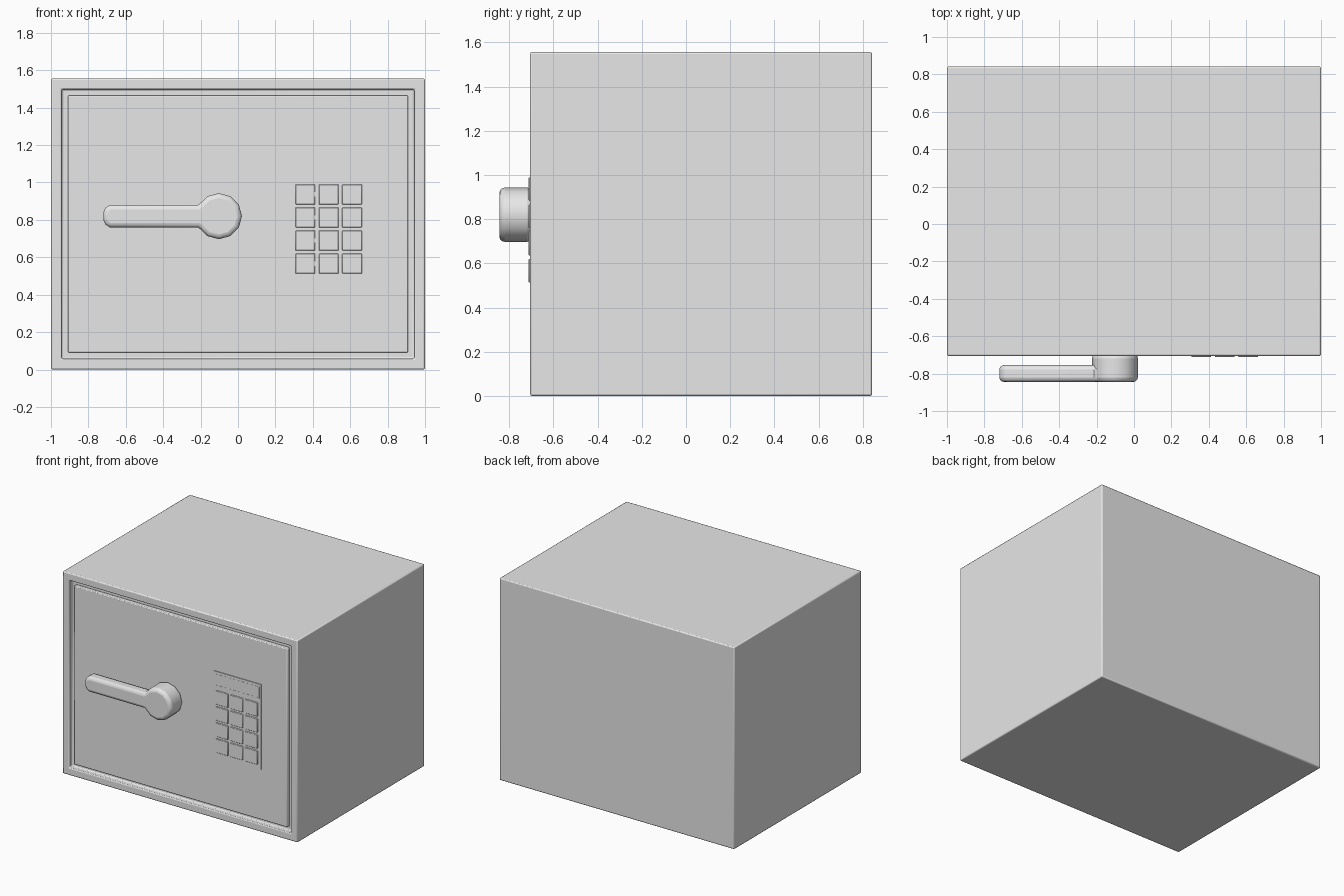
import bpy, bmesh, math

if "Cube" in bpy.data.objects:
    bpy.data.objects.remove(bpy.data.objects["Cube"])

grey = bpy.data.materials.new("painted steel grey")
grey.diffuse_color = (0.8, 0.8, 0.8, 1)
grey.use_nodes = True
grey.node_tree.nodes["Principled BSDF"].inputs["Base Color"].default_value = grey.diffuse_color

FRONT, BACK, TOP = -0.705, 0.842, 1.556
DOOR = FRONT + 0.006      # door sits just behind the frame


def finish(name, bm, bevel=0.0, segments=2):
    bmesh.ops.recalc_face_normals(bm, faces=bm.faces)
    me = bpy.data.meshes.new(name)
    bm.to_mesh(me)
    bm.free()
    me.materials.append(grey)
    ob = bpy.data.objects.new(name, me)
    bpy.context.collection.objects.link(ob)
    if bevel:
        mod = ob.modifiers.new("rounded edges", 'BEVEL')
        mod.width, mod.segments = bevel, segments
        mod.limit_method, mod.angle_limit = 'ANGLE', math.radians(40)
    bpy.ops.object.select_all(action='DESELECT')
    ob.select_set(True)
    bpy.context.view_layer.objects.active = ob
    bpy.ops.object.shade_smooth_by_angle(angle=math.radians(35))
    return ob


def box_mesh(x0, x1, y0, y1, z0, z1):
    bm = bmesh.new()
    bmesh.ops.create_cube(bm, size=1)
    for v in bm.verts:
        v.co = (x1 if v.co.x > 0 else x0,
                y1 if v.co.y > 0 else y0,
                z1 if v.co.z > 0 else z0)
    return bm


def front_face(bm):
    return min(bm.faces, key=lambda f: f.calc_center_median().y)


def recess(bm, border, depth):
    """Sink the front face, leaving a raised border."""
    f = front_face(bm)
    bmesh.ops.inset_region(bm, faces=[f], thickness=border)
    r = bmesh.ops.extrude_face_region(bm, geom=[f])
    new = [v for v in r["geom"] if isinstance(v, bmesh.types.BMVert)]
    bmesh.ops.translate(bm, verts=new, vec=(0, depth, 0))
    if f.is_valid:
        bmesh.ops.delete(bm, geom=[f], context='FACES_ONLY')


def prism(name, outline, y0, y1, bevel, segments):
    """Extrude an (x, z) outline along y."""
    bm = bmesh.new()
    f = bm.faces.new([bm.verts.new((x, y0, z)) for x, z in outline])
    r = bmesh.ops.extrude_face_region(bm, geom=[f])
    new = [v for v in r["geom"] if isinstance(v, bmesh.types.BMVert)]
    bmesh.ops.translate(bm, verts=new, vec=(0, y1 - y0, 0))
    return finish(name, bm, bevel, segments)


# Safe body with a framed opening
body = box_mesh(-1, 1, FRONT, BACK, 0, TOP)
recess(body, 0.082, 0.04)
finish("safe_body", body, 0.008)

# Door with a narrow gap all round
finish("door", box_mesh(-0.909, 0.909, DOOR, FRONT + 0.04, 0.091, TOP - 0.091), 0.006)

# Handle: round hub, and a lever that flares into it
HX, HZ, R = -0.102, 0.82, 0.123
hub = [(HX + R * math.cos(math.radians(a)), HZ + R * math.sin(math.radians(a)))
       for a in range(0, 360, 30)]
prism("handle_hub", hub, -0.845, DOOR + 0.005, 0.025, 3)

half = [(HX, 0.10), (-0.165, 0.098), (-0.215, 0.06), (-0.685, 0.06),
        (-0.709, 0.045), (-0.72, 0.02)]
lever = [(x, HZ + z) for x, z in half] + [(x, HZ - z) for x, z in reversed(half)]
prism("handle_lever", lever, -0.844, -0.755, 0.024, 3)

# Keypad plate and recessed display
finish("keypad_plate", box_mesh(0.28, 0.69, FRONT, DOOR + 0.005, 0.48, 1.134))
display = box_mesh(0.295, 0.675, FRONT - 0.001, DOOR, 1.025, 1.114)
recess(display, 0.006, 0.004)
finish("display", display)

# Keys: three columns, four rows
for row in range(4):
    for col in range(3):
        x, z = 0.307 + 0.125 * col, 0.99 - 0.1235 * row
        finish(f"key_{row + 1}_{col + 1}",
               box_mesh(x, x + 0.106, FRONT - 0.007, DOOR, z - 0.107, z), 0.003, 1)
